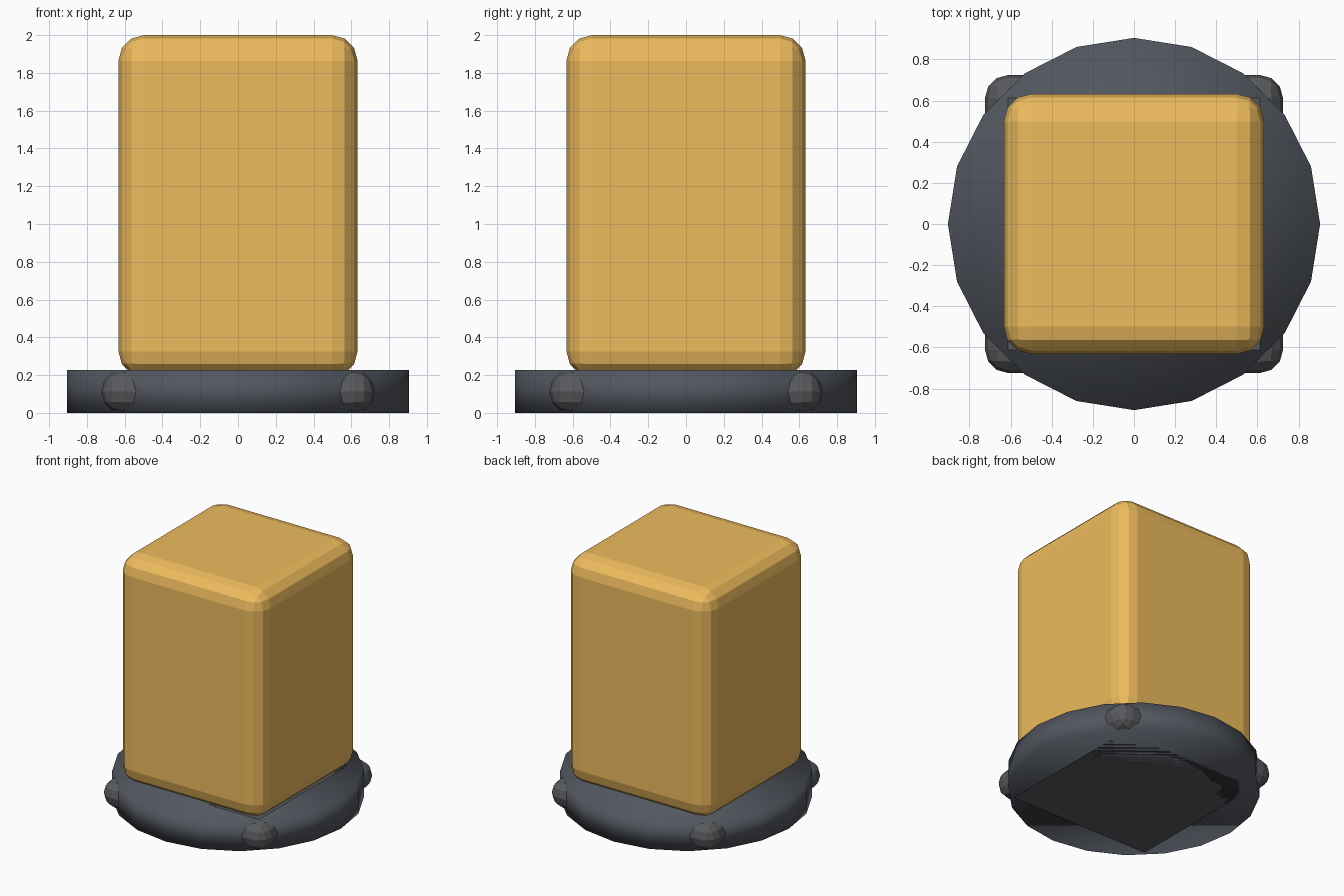
import bpy

if "Cube" in bpy.data.objects:
    bpy.data.objects.remove(bpy.data.objects["Cube"])


def material(name, color):
    m = bpy.data.materials.new(name)
    m.diffuse_color = (*color, 1)
    m.use_nodes = True
    m.node_tree.nodes["Principled BSDF"].inputs["Base Color"].default_value = m.diffuse_color
    return m


def rounded_box(name, half, z0, z1, radius, mat):
    bpy.ops.mesh.primitive_cube_add(size=1, location=(0, 0, (z0 + z1) / 2))
    ob = bpy.context.object
    ob.name = name
    ob.scale = (2 * half, 2 * half, z1 - z0)
    bpy.ops.object.transform_apply(location=False, rotation=False, scale=True)
    bevel = ob.modifiers.new("rounding", 'BEVEL')
    bevel.width = radius
    bevel.segments = 3
    ob.data.materials.append(mat)
    return ob


amber = material("amber", (0.85, 0.5, 0.11))
charcoal = material("charcoal", (0.085, 0.095, 0.115))
dark_grey = material("dark_grey", (0.1, 0.102, 0.11))

BASE_H = 0.226

# Tall lamp body, sunk slightly into the base
rounded_box("amber_body", 0.633, 0.19, 2.0, 0.136, amber)

# Square plate whose corners poke out of the round base
rounded_box("square_plate", 0.724, 0.0, BASE_H, 0.112, dark_grey)

# Round 20-sided base, smooth shaded all over
bpy.ops.mesh.primitive_cylinder_add(vertices=20, radius=0.9045, depth=BASE_H,
                                    location=(0, 0, BASE_H / 2))
base = bpy.context.object
base.name = "round_base"
base.data.materials.append(charcoal)
bpy.ops.object.shade_smooth()
